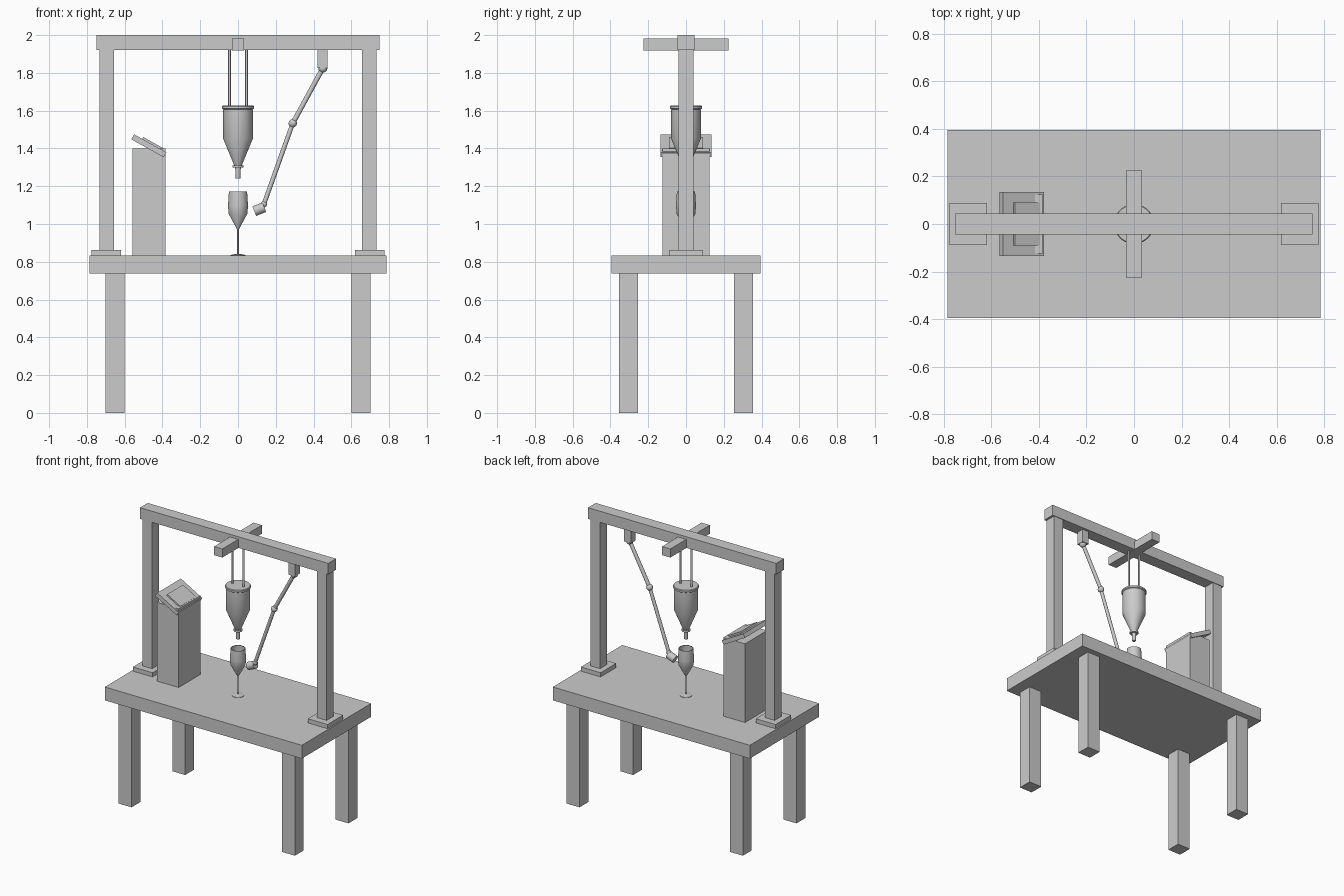
import bpy, bmesh, math
from mathutils import Vector, Matrix

if "Cube" in bpy.data.objects:
    bpy.data.objects.remove(bpy.data.objects["Cube"])


def finish(name, bm, smooth=False):
    bmesh.ops.recalc_face_normals(bm, faces=bm.faces)
    me = bpy.data.meshes.new(name)
    bm.to_mesh(me)
    bm.free()
    ob = bpy.data.objects.new(name, me)
    bpy.context.collection.objects.link(ob)
    if smooth:
        bpy.ops.object.select_all(action='DESELECT')
        ob.select_set(True)
        bpy.context.view_layer.objects.active = ob
        bpy.ops.object.shade_smooth_by_angle(angle=math.radians(35))
    return ob


def box(name, center, size, tilt=0.0):
    bm = bmesh.new()
    m = (Matrix.Translation(center) @ Matrix.Rotation(tilt, 4, 'Y')
         @ Matrix.Diagonal((*size, 1)))
    bmesh.ops.create_cube(bm, size=1, matrix=m)
    return finish(name, bm)


def lathe(name, profile, n=32):
    """Spin (radius, z) points round the z axis; radius 0 closes the end."""
    bm = bmesh.new()
    rings = []
    for r, z in profile:
        if r == 0:
            rings.append([bm.verts.new((0, 0, z))] * n)
        else:
            rings.append([bm.verts.new((r * math.cos(2 * math.pi * i / n),
                                        r * math.sin(2 * math.pi * i / n), z)) for i in range(n)])
    for a, b in zip(rings, rings[1:]):
        for i in range(n):
            j = (i + 1) % n
            bm.faces.new(list(dict.fromkeys((a[i], a[j], b[j], b[i]))))
    return finish(name, bm, True)


def rod(name, a, b, r, n=20):
    a, b = Vector(a), Vector(b)
    d = b - a
    bm = bmesh.new()
    m = Matrix.Translation((a + b) / 2) @ d.to_track_quat('Z', 'Y').to_matrix().to_4x4()
    bmesh.ops.create_cone(bm, cap_ends=True, segments=n, radius1=r, radius2=r,
                          depth=d.length, matrix=m)
    return finish(name, bm, True)


def ball(name, c, r):
    bm = bmesh.new()
    bmesh.ops.create_uvsphere(bm, u_segments=20, v_segments=12, radius=r,
                              matrix=Matrix.Translation(c))
    return finish(name, bm, True)


# Table
box("table_top", (0, 0, 0.785), (1.57, 0.79, 0.096))
for sx, side in ((-1, "left"), (1, "right")):
    for sy, end in ((-1, "front"), (1, "back")):
        box(f"{end}_{side}_leg", (sx * 0.651, sy * 0.305, 0.3685), (0.102, 0.1, 0.737))
    # Gantry posts with foot plates
    box(f"{side}_post_foot", (sx * 0.697, 0, 0.848), (0.157, 0.178, 0.03))
    box(f"{side}_post", (sx * 0.696, 0, 1.39), (0.077, 0.08, 1.06))

# Gantry beams
box("top_beam", (0, 0, 1.96), (1.5, 0.088, 0.08))
box("cross_beam", (0, 0, 1.95), (0.066, 0.45, 0.062))

# Hanging hopper with its rods and nozzle
for sx, side in ((-1, "left"), (1, "right")):
    rod(f"{side}_hanger_rod", (sx * 0.045, 0, 1.61), (sx * 0.045, 0, 1.93), 0.007, 16)
lathe("hopper", [(0, 1.615), (0.078, 1.615), (0.079, 1.453), (0.02, 1.31), (0, 1.31)], 40)
lathe("hopper_lid", [(0, 1.627), (0.08, 1.627), (0.084, 1.623), (0.084, 1.612),
                     (0.078, 1.607), (0, 1.607)], 40)
lathe("nozzle_collar", [(0, 1.311), (0.029, 1.311), (0.029, 1.298), (0, 1.298)])
lathe("nozzle", [(0, 1.3), (0.015, 1.3), (0.012, 1.24), (0, 1.24)])

# Open cup on a thin stem
lathe("cup", [(0, 0.985), (0.046, 1.06), (0.049, 1.1), (0.045, 1.172), (0.048, 1.172),
              (0.053, 1.1), (0.05, 1.055), (0.004, 0.97), (0, 0.97)])
rod("cup_stem", (0, 0, 0.833), (0, 0, 0.975), 0.004, 12)
lathe("cup_foot", [(0, 0.842), (0.015, 0.841), (0.04, 0.836), (0.04, 0.832), (0, 0.832)])

# Jointed arm
shoulder, elbow, wrist = (0.449, 0, 1.825), (0.29, 0, 1.533), (0.137, 0, 1.105)
box("arm_bracket", (0.447, 0, 1.873), (0.053, 0.055, 0.096))
ball("shoulder_joint", shoulder, 0.024)
rod("upper_arm", shoulder, elbow, 0.013)
ball("elbow_joint", elbow, 0.022)
rod("forearm", elbow, wrist, 0.012)
ball("wrist_joint", wrist, 0.017)
rod("sensor_head", (0.139, 0, 1.089), (0.086, 0, 1.068), 0.027, 24)

# Control console with tilted panel and screen
TILT = math.radians(29)
box("console_body", (-0.4715, 0, 1.1165), (0.173, 0.25, 0.567))
box("console_panel", (-0.472, 0, 1.414), (0.195, 0.27, 0.03), TILT)
mid = Vector((-0.472, 0, 1.414)) + Matrix.Rotation(TILT, 3, 'Y') @ Vector((0.012, 0, 0.019))
box("console_screen", mid, (0.12, 0.18, 0.014), TILT)
